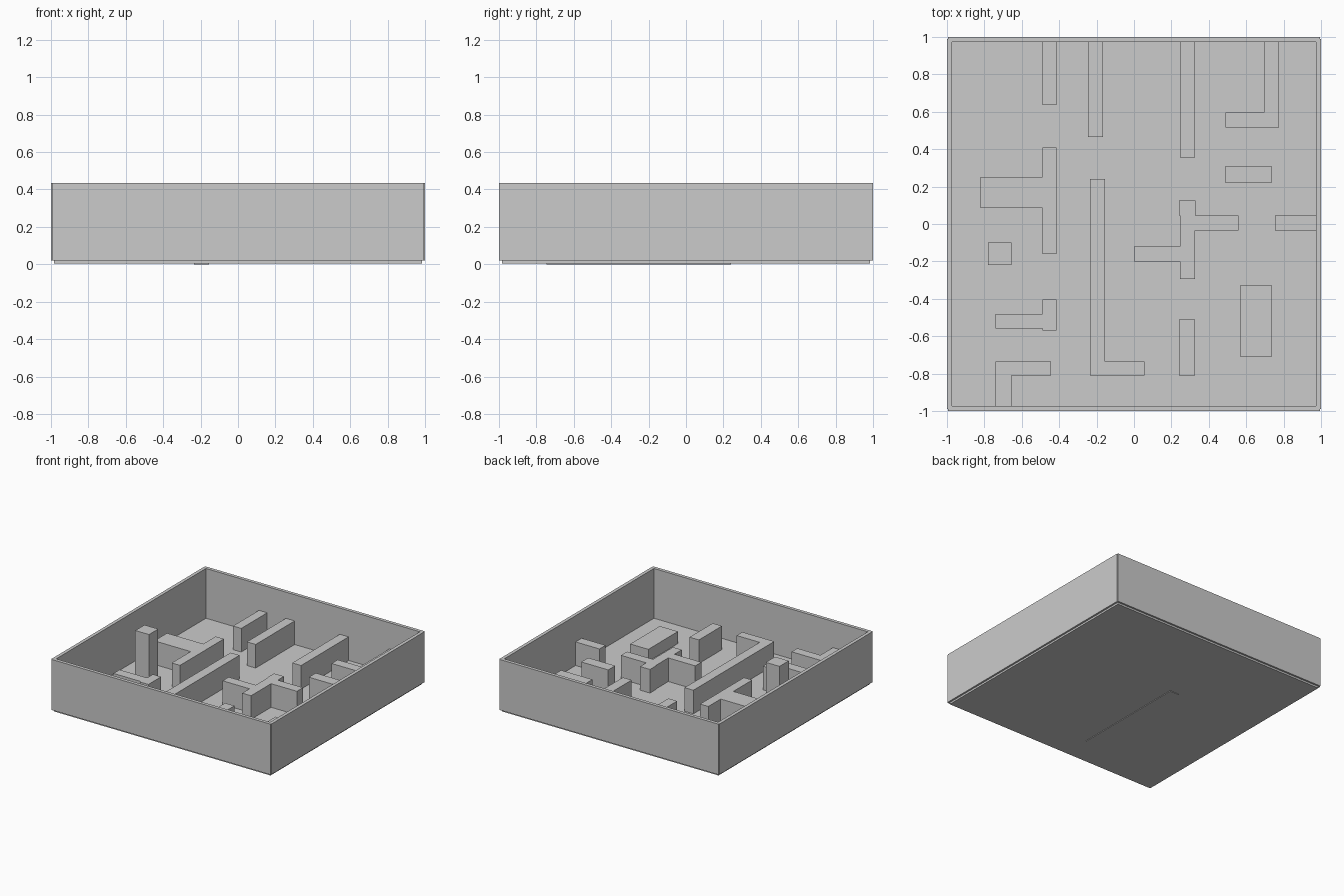
import bpy

FLOOR, LOW, TOP = 0.01, 0.22, 0.435


def box(name, x0, x1, y0, y1, z0=FLOOR, z1=LOW):
    bpy.ops.mesh.primitive_cube_add(size=1, location=((x0 + x1) / 2, (y0 + y1) / 2, (z0 + z1) / 2))
    ob = bpy.context.object
    ob.name = name
    ob.scale = (x1 - x0, y1 - y0, z1 - z0)
    bpy.ops.object.transform_apply(location=False, rotation=False, scale=True)
    return ob


def wall(name, points, z0=FLOOR, z1=LOW):
    """Extrude a plan outline into a solid wall."""
    n = len(points)
    verts = [(x, y, z) for z in (z0, z1) for x, y in points]
    faces = [tuple(reversed(range(n))), tuple(range(n, 2 * n))]
    faces += [(i, (i + 1) % n, n + (i + 1) % n, n + i) for i in range(n)]
    me = bpy.data.meshes.new(name)
    me.from_pydata(verts, [], faces)
    ob = bpy.data.objects.new(name, me)
    bpy.context.collection.objects.link(ob)
    return ob


# Floor slab, slightly inset below the walls
box("floor", -0.985, 0.985, -0.985, 0.985, 0.005, 0.026)

# Outer walls
for s, n in ((-1, "left"), (1, "right")):
    box("outer_wall_" + n, *sorted((s, s * 0.972)), -0.99, 0.99, 0.02, TOP)
for s, n in ((-1, "front"), (1, "back")):
    box("outer_wall_" + n, -0.995, 0.995, *sorted((s, s * 0.972)), 0.02, TOP)

# Straight inner walls: x0, x1, y0, y1
straight = [
    (-0.49, -0.415, 0.635, 0.975),
    (-0.245, -0.165, 0.465, 0.975),
    (0.245, 0.325, 0.355, 0.975),
    (0.49, 0.735, 0.22, 0.31),
    (0.755, 0.975, -0.035, 0.045),
    (0.24, 0.33, 0.045, 0.125),
    (0.24, 0.325, -0.81, -0.51),
]
for i, b in enumerate(straight):
    box(f"inner_wall_{i + 1}", *b)

# Angled and branching inner walls
wall("back_corner_wall", [(0.49, 0.515), (0.775, 0.515), (0.775, 0.975), (0.695, 0.975), (0.695, 0.595), (0.49, 0.595)])
wall("left_tee_wall", [(-0.82, 0.085), (-0.49, 0.085), (-0.49, -0.16), (-0.415, -0.16),
                       (-0.415, 0.41), (-0.49, 0.41), (-0.49, 0.25), (-0.82, 0.25)])
wall("left_corner_wall", [(-0.74, -0.56), (-0.49, -0.56), (-0.49, -0.57), (-0.415, -0.57),
                          (-0.415, -0.405), (-0.49, -0.405), (-0.49, -0.48), (-0.74, -0.48)])
wall("front_corner_wall", [(-0.74, -0.975), (-0.655, -0.975), (-0.655, -0.81), (-0.445, -0.81),
                           (-0.445, -0.735), (-0.74, -0.735)])
wall("zigzag_wall", [(0.0, -0.2), (0.245, -0.2), (0.245, -0.295), (0.325, -0.295), (0.325, -0.035),
                     (0.56, -0.035), (0.56, 0.045), (0.245, 0.045), (0.245, -0.12), (0.0, -0.12)])

# Long middle wall pokes slightly through the floor
box("long_wall", -0.235, -0.155, -0.745, 0.24, 0.0)
box("long_wall_foot", -0.235, 0.055, -0.81, -0.735)

# Tall pillar and low table
box("pillar", -0.78, -0.655, -0.22, -0.1, FLOOR, 0.432)
box("table", 0.57, 0.735, -0.71, -0.325, FLOOR, 0.125)
